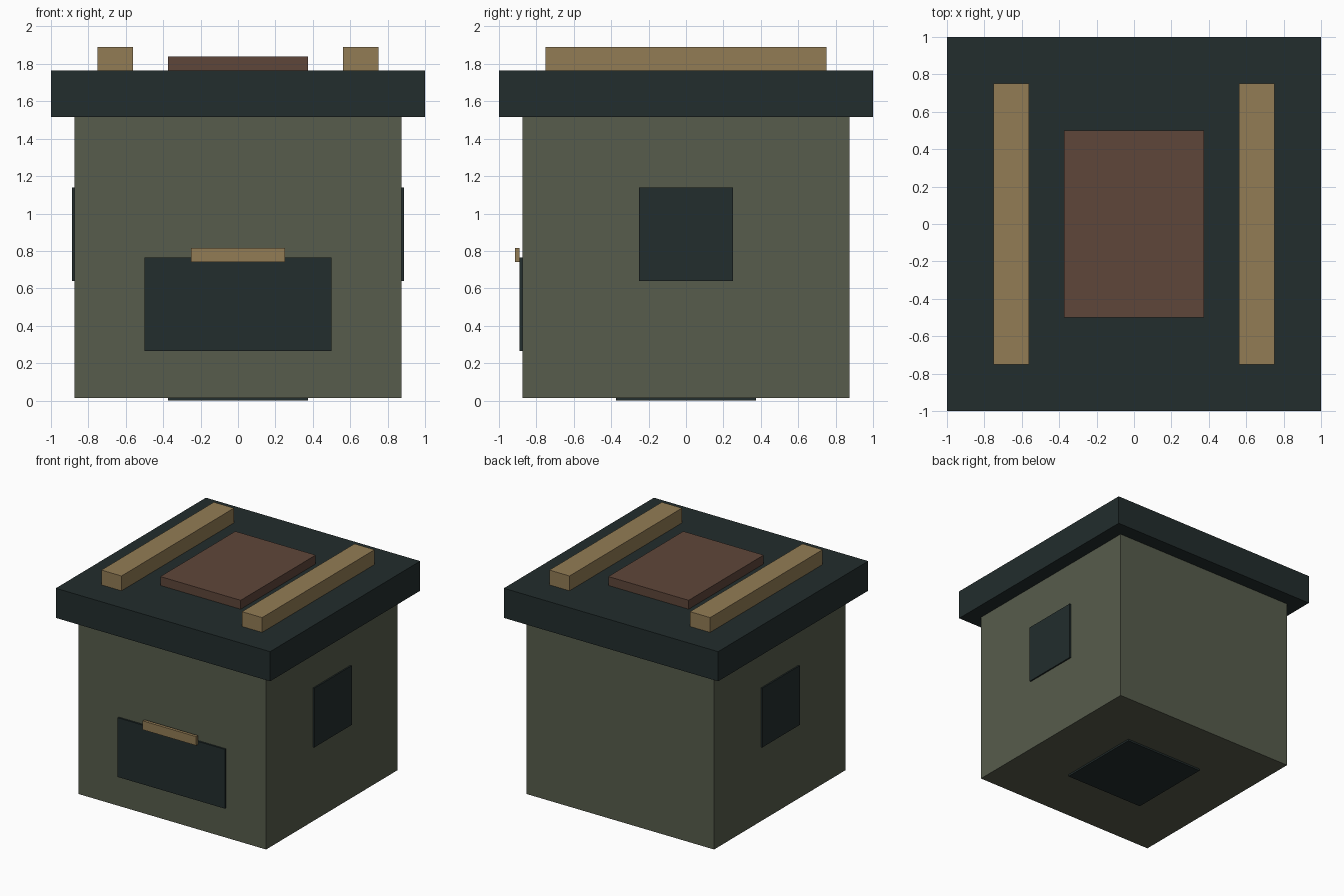
import bpy

cube = bpy.data.objects.get("Cube")
if cube:
    bpy.data.objects.remove(cube, do_unlink=True)


def material(name, rgb):
    mat = bpy.data.materials.new(name)
    mat.use_nodes = True
    color = (*rgb, 1.0)
    mat.diffuse_color = color
    bsdf = mat.node_tree.nodes["Principled BSDF"]
    bsdf.inputs["Base Color"].default_value = color
    bsdf.inputs["Roughness"].default_value = 0.8
    return mat


olive = material("olive_grey", (0.095, 0.107, 0.072))
slate = material("dark_slate", (0.016, 0.026, 0.026))
tan = material("tan", (0.291, 0.202, 0.091))
brown = material("brown", (0.114, 0.061, 0.042))


def box(name, low, high, mat):
    """Axis-aligned box between two opposite corners."""
    bpy.ops.mesh.primitive_cube_add(
        size=1, location=[(a + b) / 2 for a, b in zip(low, high)])
    obj = bpy.context.object
    obj.name = name
    size = [b - a for a, b in zip(low, high)]
    for v in obj.data.vertices:
        v.co = [c * s for c, s in zip(v.co, size)]
    obj.data.materials.append(mat)
    return obj


# Main volume
WALL = 0.875
BASE, EAVE, LID_TOP = 0.015, 1.515, 1.765
box("body", (-WALL, -WALL, BASE), (WALL, WALL, EAVE), olive)
box("lid", (-1, -1, EAVE), (1, 1, LID_TOP), slate)
box("base_plate", (-0.375, -0.375, 0), (0.375, 0.375, BASE), slate)

# Front pocket with its flap tab
box("front_panel", (-0.5, -0.89, 0.265), (0.5, -WALL, 0.765), slate)
box("front_tab", (-0.25, -0.915, 0.74), (0.25, -0.89, 0.815), tan)

# Top pad
box("top_pad", (-0.375, -0.5, LID_TOP), (0.375, 0.5, 1.84), brown)

# Side panels and top rails, one on each side
for side, sign in (("left", 1), ("right", -1)):
    for part, inner, outer, depth, bottom, top, mat in (
            ("side_panel", WALL, 0.887, 0.25, 0.64, 1.14, slate),
            ("top_rail", 0.5625, 0.75, 0.75, LID_TOP, 1.89, tan)):
        x0, x1 = sorted((sign * inner, sign * outer))
        box(f"{side}_{part}", (x0, -depth, bottom), (x1, depth, top), mat)
